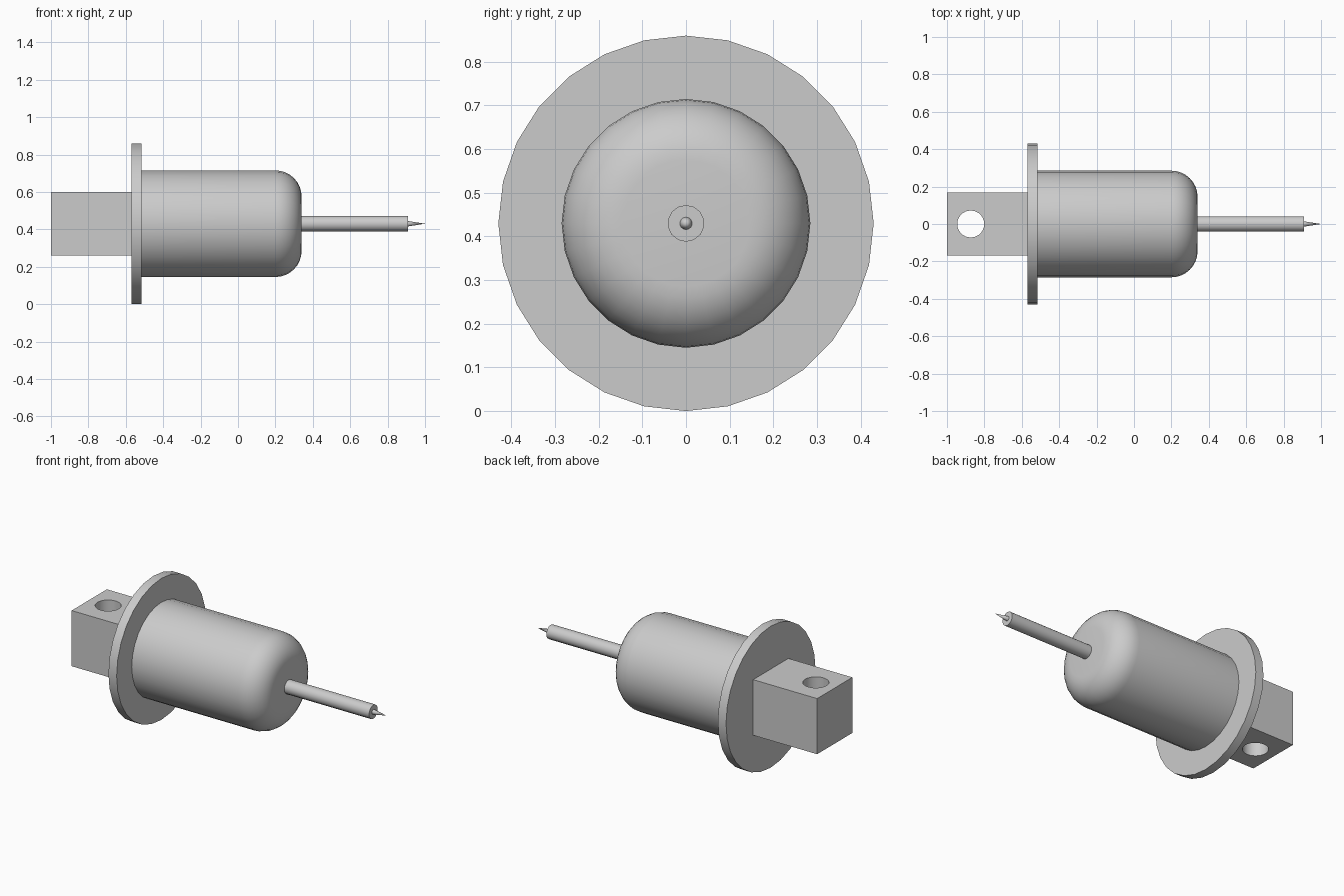
import bpy
import bmesh
import math

cube = bpy.data.objects.get("Cube")
if cube:
    bpy.data.objects.remove(cube, do_unlink=True)

AXIS_Z = 0.43
GREY = (0.6, 0.6, 0.6, 1.0)

metal = bpy.data.materials.new("grey metal")
metal.use_nodes = True
metal.diffuse_color = GREY
metal.node_tree.nodes["Principled BSDF"].inputs["Base Color"].default_value = GREY


def finish(obj, angle=30):
    """Give the part its colour and smooth its curved faces."""
    obj.data.materials.clear()
    obj.data.materials.append(metal)
    bpy.ops.object.select_all(action='DESELECT')
    obj.select_set(True)
    bpy.context.view_layer.objects.active = obj
    bpy.ops.object.shade_smooth_by_angle(angle=math.radians(angle))


def turned(name, profile, sides):
    """Turn a profile of (x, radius) points about the long axis."""
    bm = bmesh.new()
    rings = []
    for x, r in profile:
        if r == 0:
            rings.append([bm.verts.new((x, 0, AXIS_Z))])
            continue
        steps = [2 * math.pi * i / sides for i in range(sides)]
        rings.append([bm.verts.new((x, r * math.sin(a), AXIS_Z + r * math.cos(a)))
                      for a in steps])
    for a, b in zip(rings, rings[1:]):
        for i in range(sides):
            j = (i + 1) % sides
            if len(b) == 1:
                bm.faces.new((a[i], a[j], b[0]))
            else:
                bm.faces.new((a[i], a[j], b[j], b[i]))
    for ring in (rings[0], rings[-1]):
        if len(ring) > 1:
            bm.faces.new(ring)
    bmesh.ops.recalc_face_normals(bm, faces=bm.faces)
    mesh = bpy.data.meshes.new(name)
    bm.to_mesh(mesh)
    bm.free()
    obj = bpy.data.objects.new(name, mesh)
    bpy.context.collection.objects.link(obj)
    finish(obj)
    return obj


# Mounting flange
turned("flange", [(-0.57, 0.43), (-0.515, 0.43)], 28)

# Cylindrical housing with a rounded front end
fillet = 0.14
corner = [math.pi / 2 * i / 8 for i in range(9)]
housing = [(-0.515, 0.285)] + [(0.2 + fillet * math.sin(a),
                                0.145 + fillet * math.cos(a)) for a in corner]
turned("housing", housing, 28)

# Rod and its needle tip
turned("rod", [(0.33, 0.042), (0.91, 0.042)], 14)
turned("needle_tip", [(0.905, 0.015), (1.0, 0)], 14)

# Square mounting block with a vertical through hole
bpy.ops.mesh.primitive_cube_add(size=1, location=(-0.785, 0, AXIS_Z))
block = bpy.context.object
block.name = "mounting_block"
block.scale = (0.43, 0.338, 0.338)
bpy.ops.object.transform_apply(location=False, rotation=False, scale=True)

bpy.ops.mesh.primitive_cylinder_add(vertices=28, radius=0.072, depth=1,
                                    location=(-0.873, 0, AXIS_Z))
cutter = bpy.context.object
cutter.name = "hole_cutter"
cutter.hide_render = True

cut = block.modifiers.new("hole", 'BOOLEAN')
cut.operation = 'DIFFERENCE'
cut.solver = 'EXACT'
cut.object = cutter
bpy.context.view_layer.objects.active = block
bpy.ops.object.modifier_apply(modifier=cut.name)
bpy.data.objects.remove(cutter, do_unlink=True)
finish(block)
